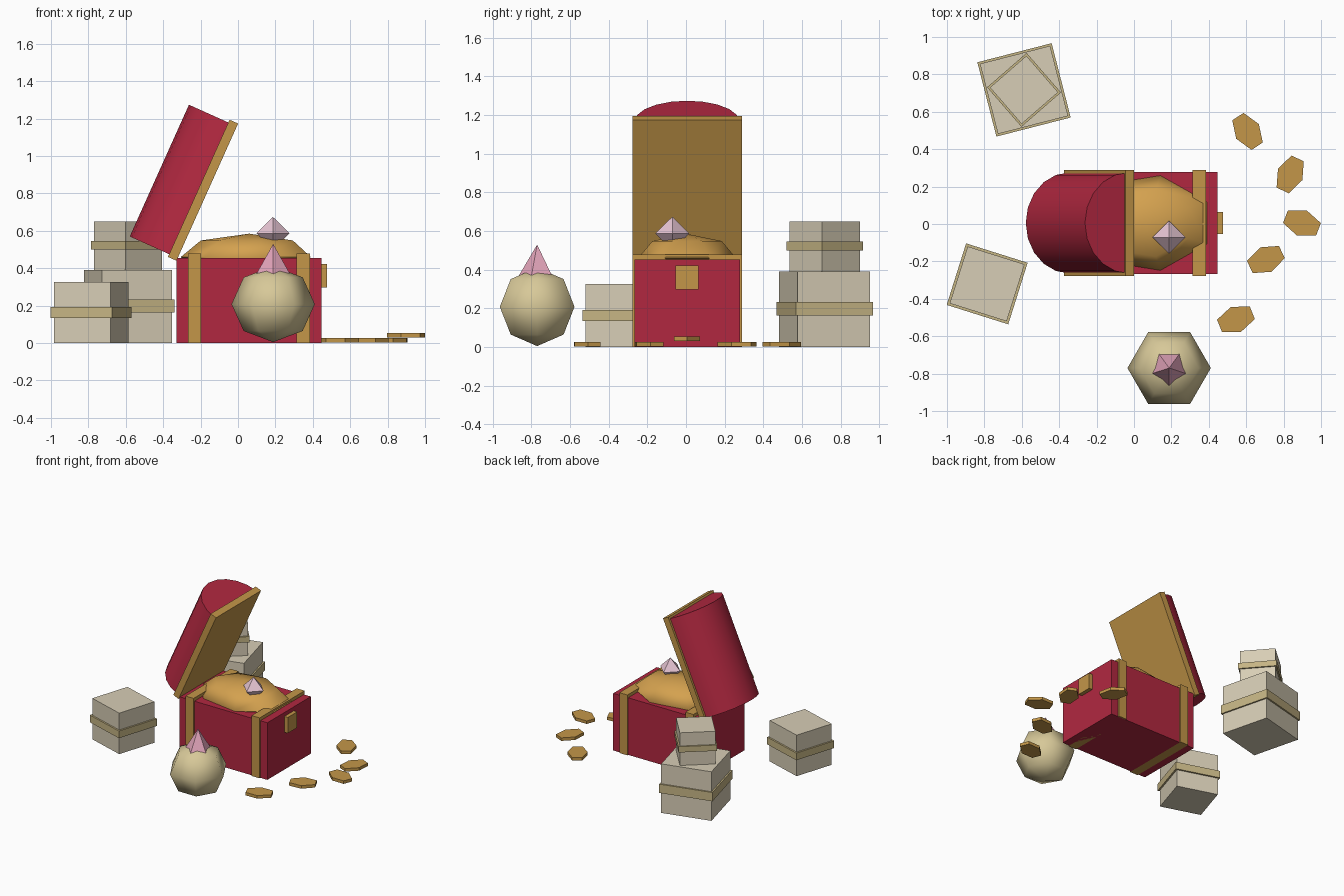
import bpy, bmesh
from math import sin, cos, pi, radians
from mathutils import Matrix

if "Cube" in bpy.data.objects:
    bpy.data.objects.remove(bpy.data.objects["Cube"])


def material(name, hex_code):
    lin = [(int(hex_code[i:i + 2], 16) / 255) ** 2.2 for i in (0, 2, 4)]
    m = bpy.data.materials.new(name)
    m.diffuse_color = (*lin, 1)
    m.use_nodes = True
    m.node_tree.nodes["Principled BSDF"].inputs["Base Color"].default_value = m.diffuse_color
    return m


RED = material("red_paint", "B02C42")
GOLD = material("brass", "C2954A")
PILE = material("gold", "D3A050")
SACK = material("sack_cloth", "D6C797")
PINK = material("pink_cloth", "E3A4BA")
GEM = material("gem", "E6C4D2")
WOOD = material("pale_wood", "D6CCB4")
BAND = material("crate_band", "C4B383")


def finish(name, bm, mat, loc=(0, 0, 0), rot=(0, 0, 0), smooth=None):
    bmesh.ops.recalc_face_normals(bm, faces=bm.faces)
    me = bpy.data.meshes.new(name)
    bm.to_mesh(me)
    bm.free()
    me.materials.append(mat)
    ob = bpy.data.objects.new(name, me)
    bpy.context.collection.objects.link(ob)
    ob.location, ob.rotation_euler = loc, rot
    if smooth:
        bpy.ops.object.select_all(action='DESELECT')
        ob.select_set(True)
        bpy.context.view_layer.objects.active = ob
        bpy.ops.object.shade_smooth_by_angle(angle=radians(smooth))
    return ob


def box(name, mat, size, loc, rot=(0, 0, 0)):
    bm = bmesh.new()
    bmesh.ops.create_cube(bm, size=1, matrix=Matrix.Diagonal((*size, 1)))
    return finish(name, bm, mat, loc, rot)


def lathe(name, mat, profile, n, loc, scale=(1, 1, 1), start=0, rot=0, smooth=None):
    """Spin (radius, z) points into n sides; radius 0 gives a single pole."""
    bm = bmesh.new()
    rings = []
    for r, z in profile:
        angles = [start + 2 * pi * i / n for i in range(n if r else 1)]
        rings.append([bm.verts.new((r * cos(a) * scale[0], r * sin(a) * scale[1],
                                    z * scale[2])) for a in angles])
    for lo, hi in zip(rings, rings[1:]):
        for i in range(n):
            j = (i + 1) % n
            f = [lo[i % len(lo)], lo[j % len(lo)], hi[j % len(hi)], hi[i % len(hi)]]
            bm.faces.new(list(dict.fromkeys(f)))
    for ring in (rings[0], rings[-1]):
        if len(ring) > 1:
            bm.faces.new(ring)
    return finish(name, bm, mat, loc, (0, 0, rot), smooth)


BALL = [(0, -1), (.7071, -.7071), (1, 0), (.7071, .7071), (0, 1)]
CY = .0055

# Chest body, straps and lock
box("chest_body", RED, (.773, .546, .454), (.059, CY, .227))
for side, x in (("rear", -.232), ("front", .349)):
    box(f"chest_strap_{side}", GOLD, (.071, .566, .48), (x, CY, .24))
box("chest_lock", GOLD, (.05, .118, .126), (.451, CY, .36))

# Open lid: flat rim board and barrel top sharing one tilted frame
hinge, tilt = (-.187, CY, .817), (0, radians(-65.8), 0)
box("lid_rim", GOLD, (.804, .566, .05), hinge, tilt)
bm = bmesh.new()
arc = [(.27 * cos(pi * i / 10), .256 * sin(pi * i / 10)) for i in range(11)]
face = bm.faces.new([bm.verts.new((-.386, y, z)) for y, z in arc])
ext = bmesh.ops.extrude_face_region(bm, geom=[face], use_keep_orig=True)
bmesh.ops.translate(bm, vec=(.772, 0, 0),
                    verts=[v for v in ext["geom"] if isinstance(v, bmesh.types.BMVert)])
finish("lid_barrel", bm, RED, hinge, tilt, smooth=40)

# Treasure heap and gem
lathe("gold_heap", PILE, BALL, 7, (.06, CY, .46), (.366, .26, .125),
      start=pi / 7, smooth=80)
lathe("gem", GEM, [(0, -1), (1, 0), (0, 1)], 4, (.187, -.071, .587),
      (.088, .088, .087))

# Sack with gathered neck
lathe("sack", SACK, BALL, 6, (.188, -.77, .208), (.223, .223, .203), smooth=80)
lathe("sack_neck", PINK, [(.118, .33), (0, .53)], 5, (.188, -.77, 0),
      start=-pi / 2)

# Banded crates: x, y, base z, size, height, band size, band low, band high, turn
crates = [(-.785, -.32, 0, .319, .326, .345, .135, .192, -17.5),
          (-.588, .717, 0, .387, .39, .41, .162, .232, 14.4),
          (-.588, .717, .39, .258, .26, .28, .499, .545, 41)]
for k, (x, y, z, s, h, b, lo, hi, turn) in enumerate(crates, 1):
    rot = (0, 0, radians(turn))
    box(f"crate_{k}", WOOD, (s, s, h), (x, y, z + h / 2), rot)
    box(f"crate_band_{k}", BAND, (b, b, hi - lo), (x, y, (lo + hi) / 2), rot)

# Scattered six-sided coins: x, y, z, turn
coins = [(.607, .495, .003, -57), (.835, .265, .003, 65), (.898, .005, .031, -21),
         (.705, -.19, .003, 25), (.545, -.51, .003, 22)]
for k, (x, y, z, turn) in enumerate(coins, 1):
    lathe(f"coin_{k}", GOLD, [(1, 0), (1, 1)], 6, (x, y, z), (.109, .072, .024),
          start=pi / 6, rot=radians(turn))
